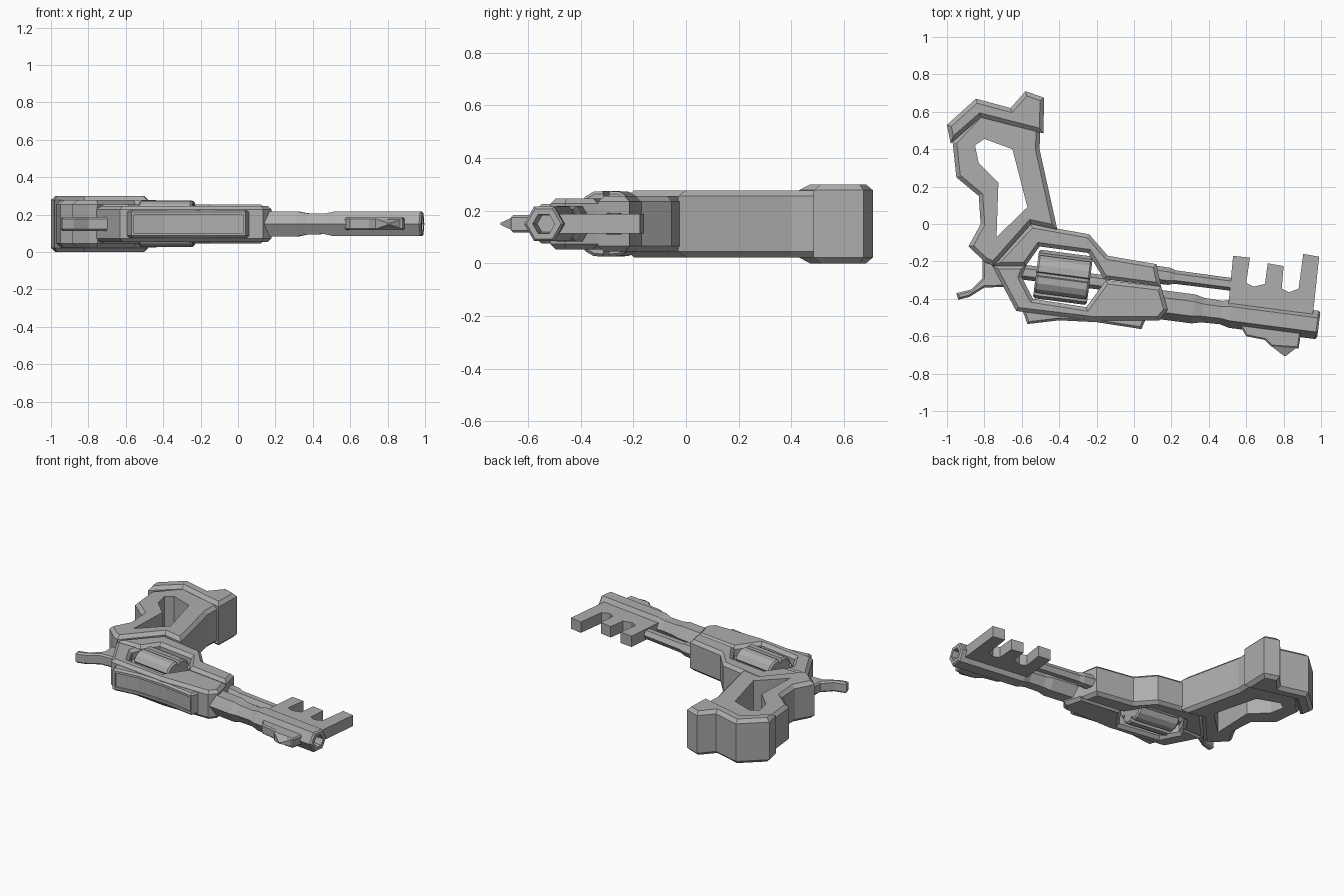
import bpy, bmesh, math
from mathutils import Matrix, Vector

cube = bpy.data.objects.get("Cube")
if cube:
    bpy.data.objects.remove(cube, do_unlink=True)

MID = 0.15                      # height of the symmetry plane
TILT = math.radians(-7.4)       # barrel direction seen from above

steel = bpy.data.materials.new("plain_grey")
steel.use_nodes = True
GREY = (0.42, 0.42, 0.42, 1)
steel.diffuse_color = GREY
steel.node_tree.nodes["Principled BSDF"].inputs["Base Color"].default_value = GREY


def finish(name, bm):
    bmesh.ops.recalc_face_normals(bm, faces=bm.faces)
    mesh = bpy.data.meshes.new(name)
    bm.to_mesh(mesh)
    bm.free()
    mesh.materials.append(steel)
    obj = bpy.data.objects.new(name, mesh)
    bpy.context.collection.objects.link(obj)
    return obj


def slab(name, outline, half, chamfer=0.0):
    """Flat outline extruded evenly about MID, with chamfered rims."""
    bm = bmesh.new()
    face = bm.faces.new([bm.verts.new((x, y, MID - half)) for x, y in outline])
    top = bmesh.ops.extrude_face_region(bm, geom=[face])["geom"]
    for v in top:
        if isinstance(v, bmesh.types.BMVert):
            v.co.z = MID + half
    if chamfer:
        rims = [e for e in bm.edges if abs(e.verts[0].co.z - e.verts[1].co.z) < 1e-5]
        bmesh.ops.bevel(bm, geom=rims, offset=chamfer, segments=1,
                        affect='EDGES', clamp_overlap=True)
    return finish(name, bm)


def cut(obj, cutter):
    mod = obj.modifiers.new("cut", 'BOOLEAN')
    mod.operation, mod.solver, mod.object = 'DIFFERENCE', 'EXACT', cutter
    cutter.hide_render = True
    bpy.context.view_layer.objects.active = obj
    bpy.ops.object.modifier_apply(modifier=mod.name)
    bpy.data.objects.remove(cutter, do_unlink=True)


def loft(name, rings, origin, tilt=TILT):
    """Join rings of (distance, [(side, up), ...]) along a tilted axis."""
    bm = bmesh.new()
    place = Matrix.Translation((*origin, MID)) @ Matrix.Rotation(tilt, 4, 'Z')
    loops = [[bm.verts.new(place @ Vector((d, y, z))) for y, z in ring] for d, ring in rings]
    n = len(loops[0])
    for a, b in zip(loops, loops[1:]):
        for i in range(n):
            j = (i + 1) % n
            bm.faces.new((a[i], a[j], b[j], b[i]))
    bm.faces.new(loops[0])
    bm.faces.new(loops[-1])
    return finish(name, bm)


def hexagon(r):
    return [(r * math.cos(i * math.pi / 3), r * math.sin(i * math.pi / 3)) for i in range(6)]


# Grip with a finger opening
grip = slab("grip", [(-0.97, 0.44), (-0.95, 0.25), (-0.83, 0.15), (-0.82, 0),
                     (-0.885, -0.12), (-0.8, -0.2), (-0.75, -0.225), (-0.55, 0),
                     (-0.41, -0.03), (-0.505, 0.4), (-0.5, 0.53), (-0.82, 0.6)], 0.127, 0.022)
cut(grip, slab("grip_cutter", [(-0.85, 0.42), (-0.8, 0.455), (-0.65, 0.4), (-0.57, 0.09),
                               (-0.735, -0.07), (-0.725, 0.22), (-0.83, 0.325)], 0.4))

# Butt cap
slab("butt_cap", [(-1, 0.53), (-0.845, 0.67), (-0.66, 0.62), (-0.58, 0.71), (-0.48, 0.675),
                  (-0.485, 0.485), (-0.82, 0.57), (-0.98, 0.43)], 0.15, 0.022)

# Frame halves around the cylinder window
slab("upper_frame", [(-0.76, -0.225), (-0.55, 0), (-0.24, -0.055), (-0.14, -0.17),
                     (0.12, -0.215), (0.145, -0.335), (-0.16, -0.295), (-0.245, -0.155),
                     (-0.505, -0.12), (-0.58, -0.225)], 0.105, 0.02)
slab("lower_frame", [(-0.76, -0.22), (-0.575, -0.22), (-0.6, -0.285), (-0.54, -0.4),
                     (-0.255, -0.445), (-0.15, -0.3), (0.145, -0.335), (0.18, -0.46),
                     (0.135, -0.515), (-0.215, -0.515), (-0.63, -0.465)], 0.097, 0.02)

# Under rail with a long recess along its lower side
rail = slab("under_rail", [(-0.6, -0.45), (-0.57, -0.535), (-0.4, -0.515), (-0.2, -0.525),
                           (0.04, -0.562), (0.07, -0.49)], 0.075, 0.012)
cut(rail, slab("rail_cutter", [(-0.555, -0.523), (-0.4, -0.503), (-0.2, -0.513), (0.03, -0.55),
                               (0.03, -0.6), (-0.555, -0.6)], 0.048))

# Hammer spur
slab("hammer", [(-0.95, -0.37), (-0.87, -0.35), (-0.81, -0.29), (-0.81, -0.19), (-0.7, -0.23),
                (-0.67, -0.335), (-0.8, -0.34), (-0.88, -0.39), (-0.94, -0.405)], 0.037, 0.01)

# Fluted cylinder: six lobes with narrow grooves between them
lobes = []
for i in range(6):
    for deg, r in ((-24, 0.125), (-8, 0.132), (8, 0.132), (24, 0.125), (26, 0.105), (34, 0.105)):
        a = math.radians(i * 60 + deg)
        lobes.append((r * math.cos(a), r * math.sin(a)))
small = [(y * 0.92, z * 0.92) for y, z in lobes]
loft("cylinder", [(-0.145, small), (-0.135, lobes), (0.135, lobes), (0.145, small)],
     (-0.38, -0.285))
loft("cylinder_pin", [(-0.23, hexagon(0.04)), (0.25, hexagon(0.04))], (-0.38, -0.285))

# Barrel with stepped waist and an open muzzle
loft("barrel", [(0, hexagon(0.078)), (0.21, hexagon(0.078)), (0.26, hexagon(0.066)),
                (0.36, hexagon(0.063)), (0.41, hexagon(0.076)), (0.875, hexagon(0.076)),
                (0.885, hexagon(0.066)), (0.885, hexagon(0.042)), (0.80, hexagon(0.036))],
     (0.11, -0.427))

# Ejector rod above the barrel
loft("upper_rod", [(0, hexagon(0.048)), (0.1, hexagon(0.046)), (0.13, hexagon(0.036)),
                   (0.46, hexagon(0.034))], (0.09, -0.267))

# Key teeth
slab("key_teeth", [(0.505, -0.43), (0.53, -0.17), (0.62, -0.18), (0.6, -0.315), (0.64, -0.335),
                   (0.7, -0.32), (0.715, -0.21), (0.8, -0.225), (0.79, -0.345), (0.83, -0.365),
                   (0.88, -0.345), (0.905, -0.16), (0.99, -0.175), (0.955, -0.5)], 0.037)

# Front sight block and its pointed blade
slab("sight_block", [(0.56, -0.53), (0.6, -0.6), (0.7, -0.62), (0.735, -0.655),
                     (0.88, -0.665), (0.895, -0.57)], 0.033, 0.008)
loft("sight_blade", [(0, [(-0.07, -0.027), (0.07, -0.027), (0.07, 0.027), (-0.07, 0.027)]),
                     (0.05, [(-0.006, -0.004), (0.006, -0.004), (0.006, 0.004), (-0.006, 0.004)])],
     (0.807, -0.655), math.radians(-90))
